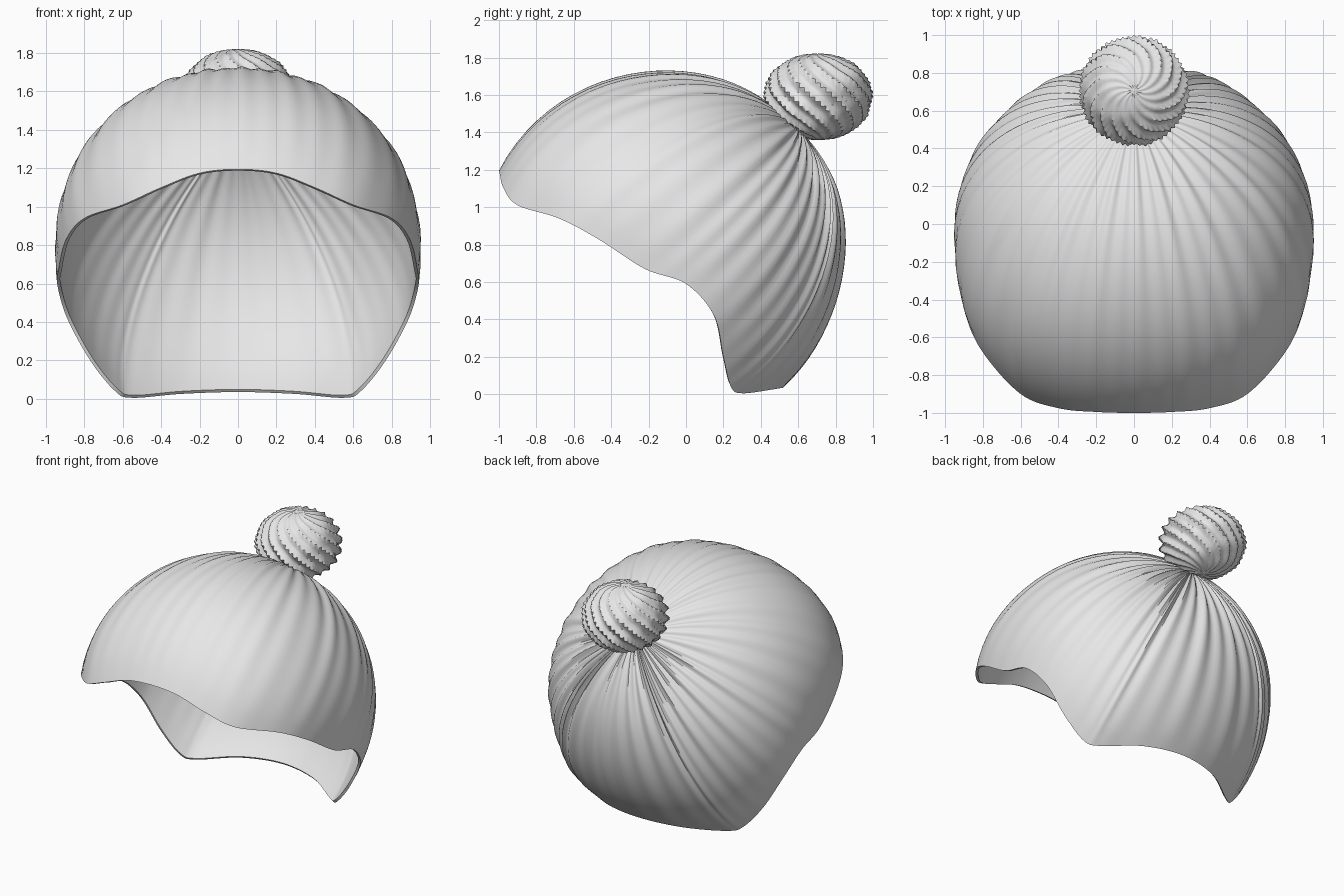
import bpy, math
from mathutils import Vector

if "Cube" in bpy.data.objects:
    bpy.data.objects.remove(bpy.data.objects["Cube"])

mat = bpy.data.materials.new("light grey")
mat.diffuse_color = (0.8, 0.8, 0.8, 1)
mat.use_nodes = True
mat.node_tree.nodes["Principled BSDF"].inputs["Base Color"].default_value = mat.diffuse_color


def make_object(name, verts, faces, angle):
    me = bpy.data.meshes.new(name)
    me.from_pydata(verts, [], faces)
    me.materials.append(mat)
    ob = bpy.data.objects.new(name, me)
    bpy.context.collection.objects.link(ob)
    bpy.ops.object.select_all(action='DESELECT')
    ob.select_set(True)
    bpy.context.view_layer.objects.active = ob
    bpy.ops.object.shade_smooth_by_angle(angle=math.radians(angle))
    return ob


def fan_grid(rows, n):
    """Faces for one pole vertex followed by closed rows of n vertices."""
    idx = lambda r, i: 1 + r * n + i % n
    faces = [(0, idx(0, i), idx(0, i + 1)) for i in range(n)]
    for r in range(rows - 1):
        faces += [(idx(r, i), idx(r + 1, i), idx(r + 1, i + 1), idx(r, i + 1)) for i in range(n)]
    return faces


# Cap opening: half of the rim from front centre to back centre, then mirrored
HALF = [(0, -1, 1.195), (.2, -.995, 1.175), (.4, -.975, 1.1), (.6, -.9, 1.01), (.8, -.68, .94),
        (.895, -.47, .83), (.935, -.22, .67), (.94, 0, .59), (.89, .15, .42), (.77, .2, .2),
        (.64, .24, .04), (.55, .3, .005), (.3, .46, .025), (0, .52, .035)]
CTRL = [Vector(p) for p in HALF] + [Vector((-x, y, z)) for x, y, z in HALF[-2:0:-1]]


def rim_points(sub):
    out, n = [], len(CTRL)
    for i in range(n):
        a, b, c, d = (CTRL[(i + k) % n] for k in (-1, 0, 1, 2))
        for s in range(sub):
            t = s / sub
            out.append(.5 * (2 * b + (c - a) * t + (2 * a - 5 * b + 4 * c - d) * t * t
                             + (3 * b - a - 3 * c + d) * t ** 3))
    return out


CENTRE = Vector((0, -.1, .8))
POLE = (Vector((0, .59, 1.42)) - CENTRE).normalized()


def hull_radius(d):
    """Distance from the centre to the rounded skull form along d."""
    e = 2.2 if d.y < 0 else 2.0
    b = .97 if d.y < 0 else .945
    c = .92 if d.z > 0 else 1.02
    plan = (abs(d.x / .965) ** e + abs(d.y / b) ** e) ** (2 / e)
    return (plan + (d.z / c) ** 2) ** -.5


SUB, ROWS = 9, 26
rim = rim_points(SUB)
N = len(rim)


def shell(inset, pleat):
    verts = [CENTRE + POLE * (hull_radius(POLE) - inset)]
    for r in range(1, ROWS + 1):
        t = (r / ROWS) ** 1.15
        for i, p in enumerate(rim):
            v = p - CENTRE
            d = v.normalized()
            q = POLE.slerp(d, t)
            scale = 1 + (v.length / hull_radius(d) - 1) * t ** 2
            u = 2 * math.pi * i / N
            # pleats gathered at the knot, deeper towards the back, fading at the rim
            back = .5 - .5 * math.cos(u)
            wave = .65 * math.sin(42 * u + math.sin(3 * u)) + .35 * math.sin(23 * u + 1)
            fade = min(1, t * 4) * (1 - t) ** .8
            rad = hull_radius(q) * scale - inset
            verts.append(CENTRE + q * (rad + pleat * (.012 + .012 * back) * wave * fade))
    return verts


# Cap: pleated outer layer and smooth lining, joined along the rim
outer, inner = shell(0, 1), shell(.018, .25)
f = fan_grid(ROWS, N)
off = len(outer)
faces = f + [tuple(off + k for k in reversed(g)) for g in f]
last = 1 + (ROWS - 1) * N
for i in range(N):
    a, b = last + i, last + (i + 1) % N
    faces.append((a, a + off, b + off, b))
# orient outward: the first row runs front, right, back, left
make_object("cap", outer + inner, faces, 50)

# Bun: flattened ball with twisted ridges
TEETH, SEG, RINGS = 15, 8, 30
n = TEETH * SEG
verts = [Vector((0, .705, 1.82))]
for r in range(1, RINGS):
    phi = math.pi * r / RINGS
    for i in range(n):
        th = 2 * math.pi * i / n
        ridge = 1 - abs(math.sin(TEETH * (th - 1.0 * phi) / 2))
        lump = .012 * math.sin(9 * phi + 5 * th)
        k = 1 + (.13 * ridge - .05 + lump) * math.sin(phi)
        verts.append(Vector((.275 * k * math.sin(phi) * math.cos(th),
                             .705 + .275 * k * math.sin(phi) * math.sin(th),
                             1.59 + .23 * k * math.cos(phi))))
faces = fan_grid(RINGS - 1, n)
verts.append(Vector((0, .705, 1.36)))
end = 1 + (RINGS - 2) * n
faces += [(len(verts) - 1, end + (i + 1) % n, end + i) for i in range(n)]
make_object("bun", verts, faces, 50)
